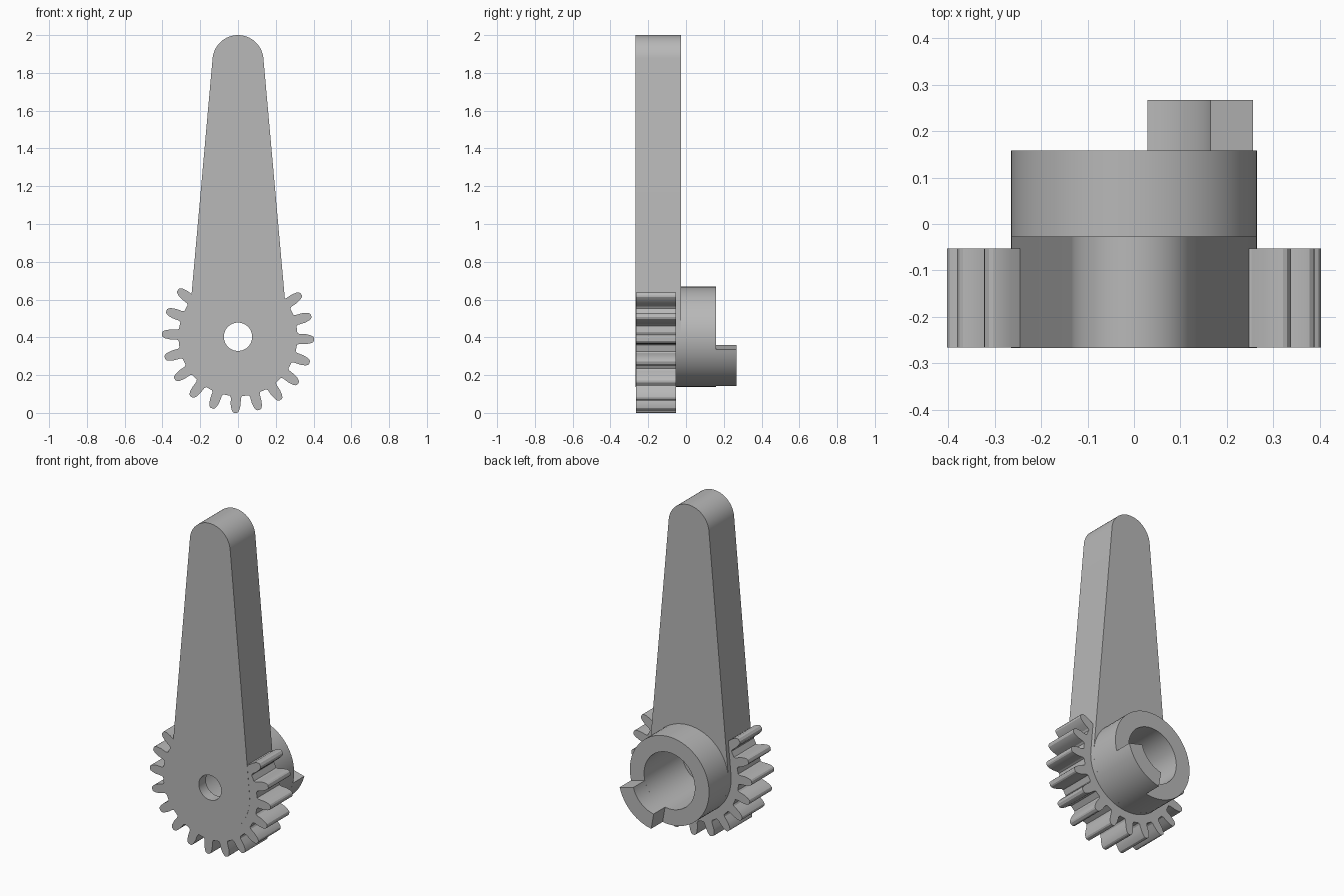
import bpy
import bmesh
from math import radians, degrees, asin, cos, sin

HUB_Z, HUB_R = 0.403, 0.265      # pivot height and boss radius
TIP_Z, TIP_R = 1.865, 0.135      # rounded upper end of the arm
BORE_R, HOLE_R = 0.17, 0.075
ROOT_R, TEETH = 0.315, 20
FRONT = -0.267

if "Cube" in bpy.data.objects:
    bpy.data.objects.remove(bpy.data.objects["Cube"])

grey = bpy.data.materials.new("plain grey")
grey.use_nodes = True
grey.diffuse_color = (0.48, 0.48, 0.48, 1)
grey.node_tree.nodes["Principled BSDF"].inputs["Base Color"].default_value = grey.diffuse_color


def polar(r, angle, z=HUB_Z):
    a = radians(angle)
    return (r * cos(a), z + r * sin(a))


def arc(r, start, end, z=HUB_Z, steps=48):
    return [polar(r, start + (end - start) * i / steps, z) for i in range(steps + 1)]


def prism(name, outline, y0, y1):
    """Extrude an x-z outline along y."""
    bm = bmesh.new()
    face = bm.faces.new([bm.verts.new((x, y0, z)) for x, z in outline])
    moved = bmesh.ops.extrude_face_region(bm, geom=[face])["geom"]
    verts = [v for v in moved if isinstance(v, bmesh.types.BMVert)]
    bmesh.ops.translate(bm, verts=verts, vec=(0, y1 - y0, 0))
    bmesh.ops.recalc_face_normals(bm, faces=bm.faces)
    mesh = bpy.data.meshes.new(name)
    bm.to_mesh(mesh)
    bm.free()
    mesh.materials.append(grey)
    obj = bpy.data.objects.new(name, mesh)
    bpy.context.collection.objects.link(obj)
    return obj


def disc(name, r, y0, y1):
    return prism(name, arc(r, 0, 360, steps=64)[:-1], y0, y1)


def activate(obj):
    bpy.ops.object.select_all(action="DESELECT")
    obj.select_set(True)
    bpy.context.view_layer.objects.active = obj


# Tapered arm: two round ends joined by tangent sides
lean = degrees(asin((HUB_R - TIP_R) / (TIP_Z - HUB_Z)))
arm_outline = arc(TIP_R, lean, 180 - lean, TIP_Z) + arc(HUB_R, 180 - lean, 360 + lean)
arm = prism("lever_arm", arm_outline, FRONT, -0.027)

# Gear sector: teeth everywhere except beneath the arm
flank = [(ROOT_R, 5.8), (0.325, 4.7), (0.36, 4.2), (0.385, 3.2), (0.398, 2.2), (0.403, 1.1)]
gear_outline = []
for i in range(15):
    mid = -218 + i * 360 / TEETH
    gear_outline += [polar(r, mid - a) for r, a in flank]
    gear_outline += [polar(r, mid + a) for r, a in reversed(flank)]
gear_outline += arc(ROOT_R, 44, 132, steps=16)
gear = prism("gear_sector", gear_outline, FRONT + 0.001, -0.053)

# Hollow boss on the back and its drive tab
boss = disc("rear_boss", HUB_R, -0.053, 0.158)
tab_outline = arc(HUB_R, -80, -14.5, steps=20) + arc(BORE_R, -14.5, -80, steps=20)
tab = prism("drive_tab", tab_outline, 0.158, 0.267)

# Deep rear bore and small front pivot hole
cutters = [disc("bore_cutter", BORE_R, -0.2, 0.4), disc("hole_cutter", HOLE_R, -0.5, 0.3)]
for part in (arm, gear, boss):
    activate(part)
    for cutter in cutters:
        cutter.hide_render = True
        mod = part.modifiers.new("cut", "BOOLEAN")
        mod.operation = "DIFFERENCE"
        mod.solver = "EXACT"
        mod.object = cutter
        bpy.ops.object.modifier_apply(modifier=mod.name)
for cutter in cutters:
    bpy.data.objects.remove(cutter)

for part in (arm, gear, boss, tab):
    activate(part)
    bpy.ops.object.shade_smooth_by_angle(angle=radians(25))
